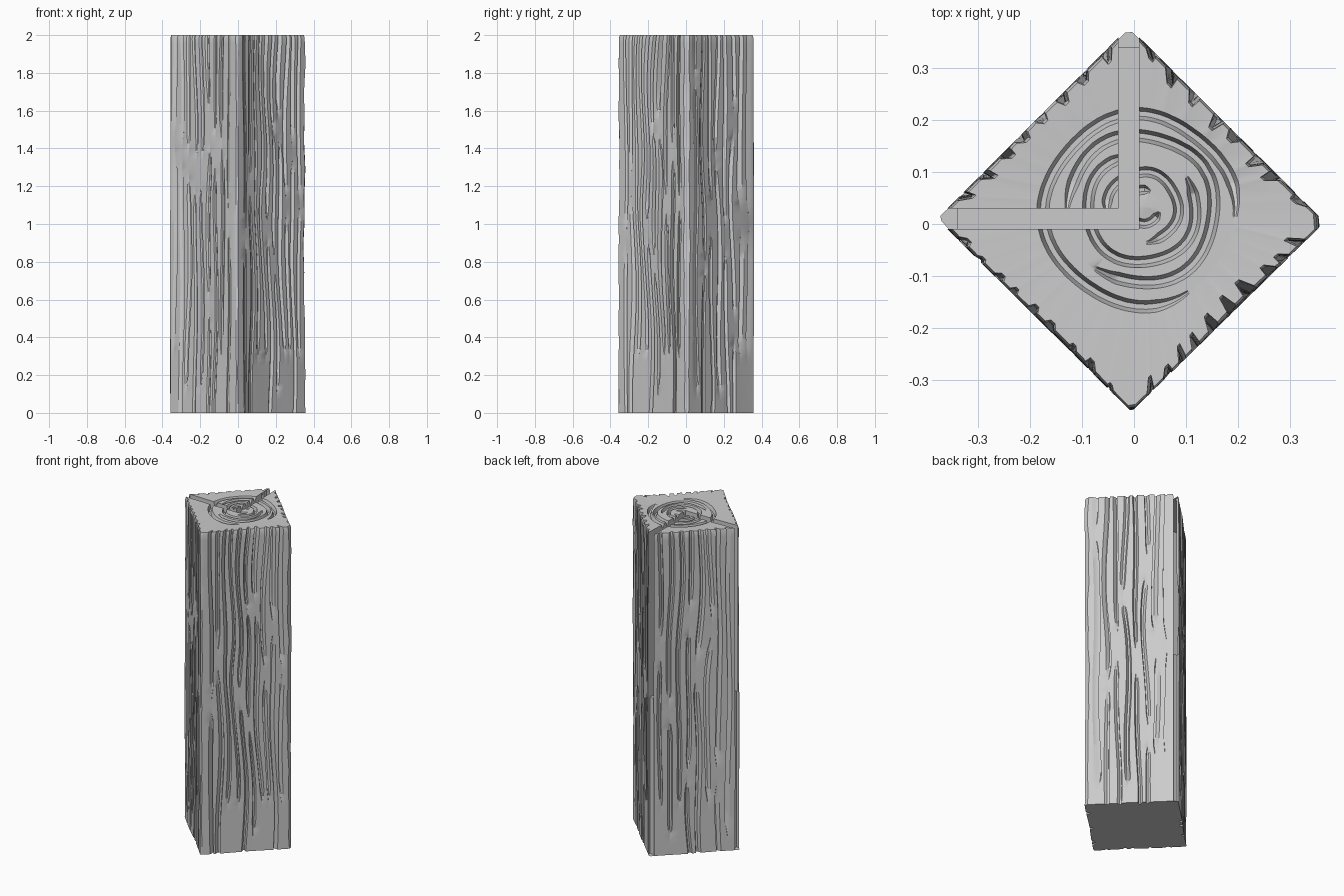
import bpy, bmesh, math, random
from mathutils import Vector

random.seed(7)
old = bpy.data.objects.get("Cube")
if old:
    bpy.data.objects.remove(old, do_unlink=True)

HEIGHT, ROWS = 2.0, 64
AXIS = Vector((0.02, 0.035))
CORNERS = [Vector(c) for c in ((0.368, 0.004), (-0.01, 0.38), (-0.38, 0.01), (-0.005, -0.362))]
# Per side: groove lanes, groove depth, waviness
SIDES = [(8, 0.020, 0.8), (8, 0.020, 0.7), (9, 0.010, 0.5), (10, 0.024, 1.2)]


def fade(x, start, end, soft):
    """One inside the span, falling to zero at its ends."""
    return max(0.0, min(1.0, (x - start) / soft, (end - x) / soft))


def make_lane(index, count, depth):
    """A vertical strip of the side holding one or more groove segments."""
    segments, z = [], random.choice((-0.3, -0.3, 0.1, 0.3))
    while z < HEIGHT - 0.2:
        end = z + random.uniform(0.6, 1.7)
        if end > 1.75:
            end = HEIGHT + 0.3
        segments.append((z, end, depth * random.uniform(0.6, 1.25)))
        z = end + random.uniform(0.02, 0.2)
    size = 0.86 / count
    return {"t": 0.07 + size * (index + 0.5), "size": size,
            "half": random.uniform(0.2, 0.31), "phase": random.uniform(0, 6),
            "segments": segments}


def flow(t, z, side, wave):
    """Sideways drift of the grain, dying out towards the corners."""
    drift = 0.03 * math.sin(2.6 * z + 2 * side + 2 * t) + 0.014 * math.sin(7 * z + side + 4 * t)
    knot = 0.025 * math.exp(-((z - 1.1) / 0.18) ** 2) * math.sin(5 * t + side)
    return t + wave * (drift + knot) * (4 * t * (1 - t)) ** 2


def corner_cut(corner, z):
    """Width of the worn bevel along each corner."""
    rough = 0.006 * math.sin(9 * z + corner) + 0.005 * math.sin(23 * z + 2 * corner)
    if corner == 0:
        return 0.026 + 0.014 * fade(z, 0.35, 3, 0.1) + rough
    return 0.014 + 0.5 * rough


def side_points(side, lanes, z, inset):
    """Points across one side at one height, with grooves pushed to the axis."""
    a, b = CORNERS[side], CORNERS[(side + 1) % 4]
    wave = SIDES[side][2]
    samples = [(corner_cut(side, z), 0.0)]
    for lane in lanes:
        depth = max(d * fade(z, s, e, 0.14) for s, e, d in lane["segments"])
        strength = min(1.0, depth / 0.01)
        middle = lane["t"] + 0.12 * lane["size"] * math.sin(5 * z + lane["phase"])
        half = lane["half"] * lane["size"] * (0.25 + 0.75 * strength)
        for offset, push in ((-1, 0), (-0.45, 1), (0.35, 1), (1, 0)):
            samples.append((flow(middle + offset * half, z, side, wave), depth * push))
    samples.append((1 - corner_cut((side + 1) % 4, z), 0.0))
    points = []
    for t, depth in samples:
        swell = 0.002 * (1 + math.sin(3 * z + 9 * t + side))
        p = a.lerp(b, t)
        p += (AXIS - p).normalized() * (depth + swell + inset)
        points.append(Vector((p.x, p.y, z)))
    return points


# Side rows, from the base up to a slightly worn top rim
all_lanes = [[make_lane(i, n, d) for i in range(n)] for n, d, _ in SIDES]
heights = [(HEIGHT - 0.015) * j / ROWS for j in range(ROWS + 1)] + [HEIGHT]
rows = []
for z in heights:
    inset = 0.005 if z == HEIGHT else 0.0
    rows.append([p for s in range(4) for p in side_points(s, all_lanes[s], z, inset)])

# Growth rings carved in the top, from the outermost inward
centre = Vector((AXIS.x, AXIS.y, HEIGHT))
angles = [math.atan2(p.y - AXIS.y, p.x - AXIS.x) for p in rows[-1]]
# radius, half width, depth, gap direction, gap size
RINGS = [(0.182, 0.012, 0.022, -0.6, 0.5), (0.143, 0.012, 0.025, 3.6, 0.4),
         (0.105, 0.011, 0.024, 1.2, 0.6), (0.068, 0.010, 0.022, -2.2, 0.7),
         (0.032, 0.009, 0.018, 0.4, 0.8)]
for radius, half, depth, gap, gap_size in RINGS:
    for offset, push in ((1, 0), (0.4, 1), (-0.4, 1), (-1, 0)):
        ring = []
        for angle in angles:
            away = abs((angle - gap + math.pi) % (2 * math.pi) - math.pi)
            cut = min(1.0, max(0.0, (away - gap_size) / 0.35))
            r = radius * (1 + 0.07 * math.cos(angle - 3.9) + 0.025 * math.sin(4 * angle + 40 * radius))
            r += offset * half * (0.3 + 0.7 * cut)
            ring.append(centre + Vector((math.cos(angle) * r, math.sin(angle) * r,
                                         -depth * cut * push - 0.003)))
        rows.append(ring)

# Post body
bm = bmesh.new()
grid = [[bm.verts.new(p) for p in row] for row in rows]
count = len(grid[0])
top = bm.verts.new(centre)
base = bm.verts.new((AXIS.x, AXIS.y, 0))
for i in range(count):
    k = (i + 1) % count
    for low, high in zip(grid, grid[1:]):
        bm.faces.new((low[i], low[k], high[k], high[i]))
    bm.faces.new((grid[-1][i], grid[-1][k], top))
    bm.faces.new((grid[0][k], grid[0][i], base))

# Panel slots running in from two neighbouring corners
X0, X1, Y0, Y1 = -0.03, 0.01, -0.01, 0.03
FLOOR, END = 0.97, 0.34
for origin, normal in (((X0, 0, 0), (1, 0, 0)), ((X1, 0, 0), (1, 0, 0)),
                       ((0, Y0, 0), (0, 1, 0)), ((0, Y1, 0), (0, 1, 0))):
    bmesh.ops.bisect_plane(bm, geom=bm.verts[:] + bm.edges[:] + bm.faces[:],
                           plane_co=origin, plane_no=normal)


def in_slot(face):
    c = face.calc_center_median()
    return c.z > 0.001 and c.x < X1 and c.y > Y0 and (c.x > X0 or c.y < Y1)


bmesh.ops.delete(bm, geom=[f for f in bm.faces if in_slot(f)], context="FACES")


def on_top_rim(edge):
    mid = (edge.verts[0].co + edge.verts[1].co) / 2
    return edge.is_boundary and mid.z > 1.9 and abs(mid.x) + abs(mid.y) < END


# Slot walls drop from the cut top down to the slot floor
walls = bmesh.ops.extrude_edge_only(bm, edges=[e for e in bm.edges if on_top_rim(e)])["geom"]
for v in walls:
    if isinstance(v, bmesh.types.BMVert):
        v.co.z = FLOOR
bmesh.ops.recalc_face_normals(bm, faces=bm.faces)


def close_slot(place, start, w0, w1):
    """Slot floor, the closed lower end and the two cheeks of the corner notch."""
    rim = 0.357
    for quad in (((start, w0, FLOOR), (start, w1, FLOOR), (END, w1, FLOOR), (END, w0, FLOOR)),
                 ((END, w1, 0), (END, w0, 0), (END, w0, FLOOR), (END, w1, FLOOR)),
                 ((END, w0, 0), (rim, w0, 0), (rim, w0, FLOOR), (END, w0, FLOOR)),
                 ((END, w1, FLOOR), (rim, w1, FLOOR), (rim, w1, 0), (END, w1, 0))):
        bm.faces.new([bm.verts.new(place(*p)) for p in quad])


close_slot(lambda s, w, z: (w, s, z), Y0, X0, X1)
close_slot(lambda s, w, z: (-s, w, z), -X0, Y0, Y1)

mesh = bpy.data.meshes.new("wooden_post")
bm.to_mesh(mesh)
bm.free()
post = bpy.data.objects.new("wooden_post", mesh)
bpy.context.collection.objects.link(post)

# Single grey material
grey = bpy.data.materials.new("plain_grey")
grey.use_nodes = True
grey.diffuse_color = (0.6, 0.6, 0.6, 1)
grey.node_tree.nodes["Principled BSDF"].inputs["Base Color"].default_value = (0.6, 0.6, 0.6, 1)
mesh.materials.append(grey)

bpy.ops.object.select_all(action="DESELECT")
post.select_set(True)
bpy.context.view_layer.objects.active = post
bpy.ops.object.shade_smooth_by_angle(angle=math.radians(30))
